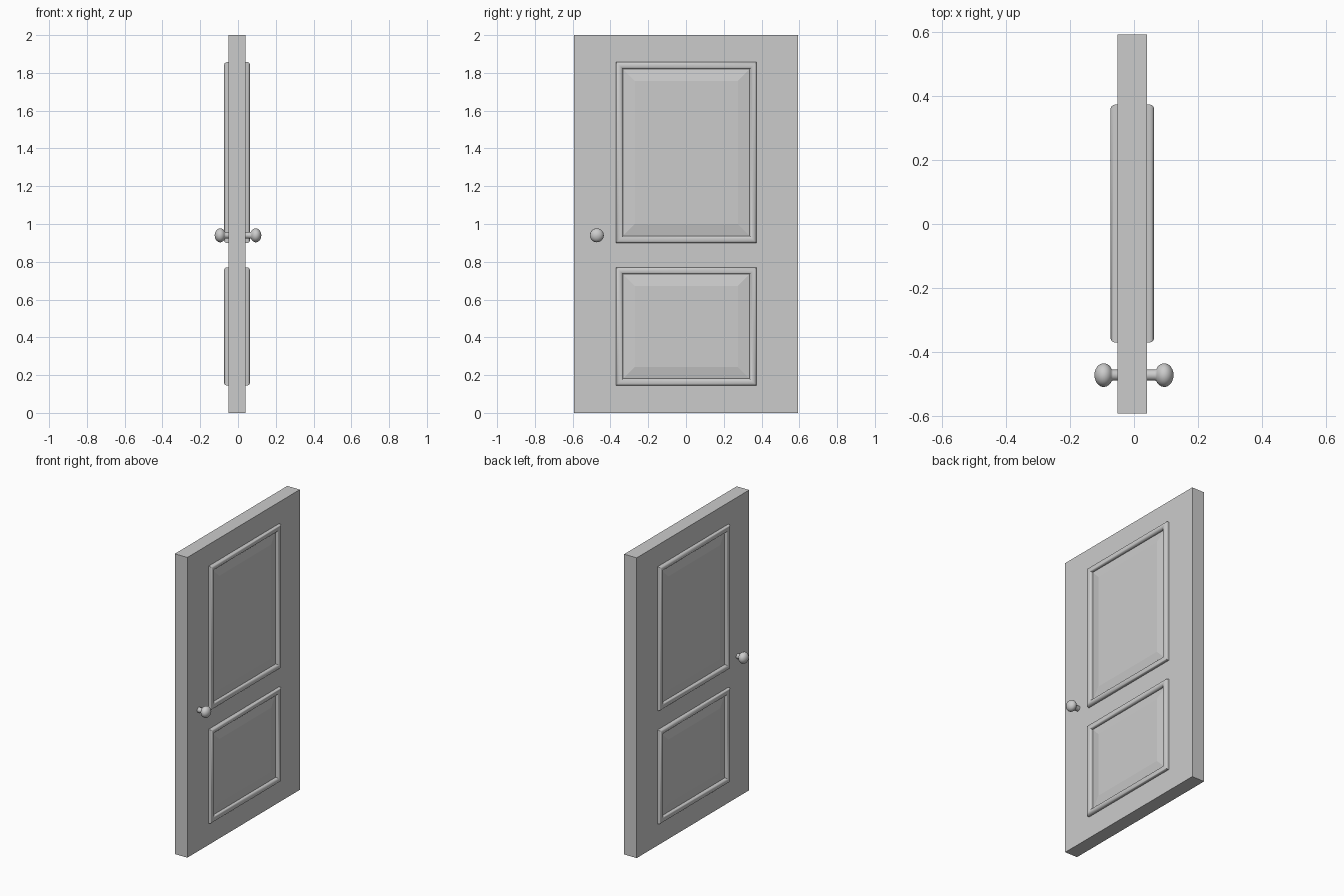
import bpy, bmesh, math

if "Cube" in bpy.data.objects:
    bpy.data.objects.remove(bpy.data.objects["Cube"])

FRONT_X, BACK_X = 0.041, -0.051      # slab faces
HALF_W, HEIGHT = 0.592, 2.0
PANELS = {"upper": (-0.37, 0.373, 0.90, 1.857), "lower": (-0.37, 0.373, 0.145, 0.77)}


def finish(bm, name, angle=None):
    bmesh.ops.recalc_face_normals(bm, faces=bm.faces)
    mesh = bpy.data.meshes.new(name)
    bm.to_mesh(mesh)
    bm.free()
    ob = bpy.data.objects.new(name, mesh)
    bpy.context.collection.objects.link(ob)
    if angle:
        bpy.ops.object.select_all(action='DESELECT')
        ob.select_set(True)
        bpy.context.view_layer.objects.active = ob
        bpy.ops.object.shade_smooth_by_angle(angle=math.radians(angle))
    return ob


def nested_rects(name, rect, profile, side, closed, angle=None):
    """Loft mitred rectangles; profile holds (inset, height above slab face)."""
    y0, y1, z0, z1 = rect
    base = FRONT_X if side > 0 else BACK_X
    bm = bmesh.new()
    rings = []
    for d, h in profile:
        x = base + side * h
        corners = [(y0 + d, z0 + d), (y1 - d, z0 + d), (y1 - d, z1 - d), (y0 + d, z1 - d)]
        rings.append([bm.verts.new((x, y, z)) for y, z in corners])
    pairs = list(zip(rings, rings[1:]))
    if closed:
        pairs.append((rings[-1], rings[0]))
    for a, b in pairs:
        for i in range(4):
            j = (i + 1) % 4
            bm.faces.new((a[i], a[j], b[j], b[i]))
    if not closed:
        bm.faces.new(rings[0])
        bm.faces.new(rings[-1])
    return finish(bm, name, angle)


def lathe_x(name, profile, side, y, z, steps=32):
    """Spin (x, radius) points around the x direction."""
    bm = bmesh.new()
    rings = []
    for px, r in profile:
        rings.append([bm.verts.new((side * px,
                                    y + r * math.cos(2 * math.pi * i / steps),
                                    z + r * math.sin(2 * math.pi * i / steps)))
                      for i in range(steps)])
    for a, b in zip(rings, rings[1:]):
        for i in range(steps):
            j = (i + 1) % steps
            bm.faces.new((a[i], a[j], b[j], b[i]))
    bm.faces.new(rings[0])
    bm.faces.new(rings[-1])
    return finish(bm, name, 40)


# Door slab
bm = bmesh.new()
bmesh.ops.create_cube(bm, size=1)
for v in bm.verts:
    v.co.x = FRONT_X if v.co.x > 0 else BACK_X
    v.co.y *= 2 * HALF_W
    v.co.z = HEIGHT if v.co.z > 0 else 0
finish(bm, "door_slab")

# Rounded moulding frames and bevelled raised panels on both faces
moulding = [(0, -0.004), (0, 0.009), (0.002, 0.015), (0.006, 0.0195), (0.012, 0.022),
            (0.022, 0.022), (0.029, 0.0195), (0.034, 0.014), (0.036, 0.008), (0.036, -0.004)]
panel = [(0.034, -0.004), (0.034, 0.0005), (0.040, 0.0005), (0.099, 0.011)]
for label, rect in PANELS.items():
    for side, face in ((1, "right"), (-1, "left")):
        nested_rects(f"{label}_moulding_{face}", rect, moulding, side, True, 40)
        nested_rects(f"{label}_panel_{face}", rect, panel, side, False)

# Knobs: short stem flaring into a flattened ball
ball = []
for k in range(12):
    t = math.radians(150 - k * 149 / 11)
    ball.append((0.0945 + 0.029 * math.cos(t), 0.037 * math.sin(t)))
knob = [(0.03, 0.017), (0.066, 0.017)] + ball
for side, face in ((1, "right"), (-1, "left")):
    lathe_x(f"knob_{face}", knob, side, -0.472, 0.94)
